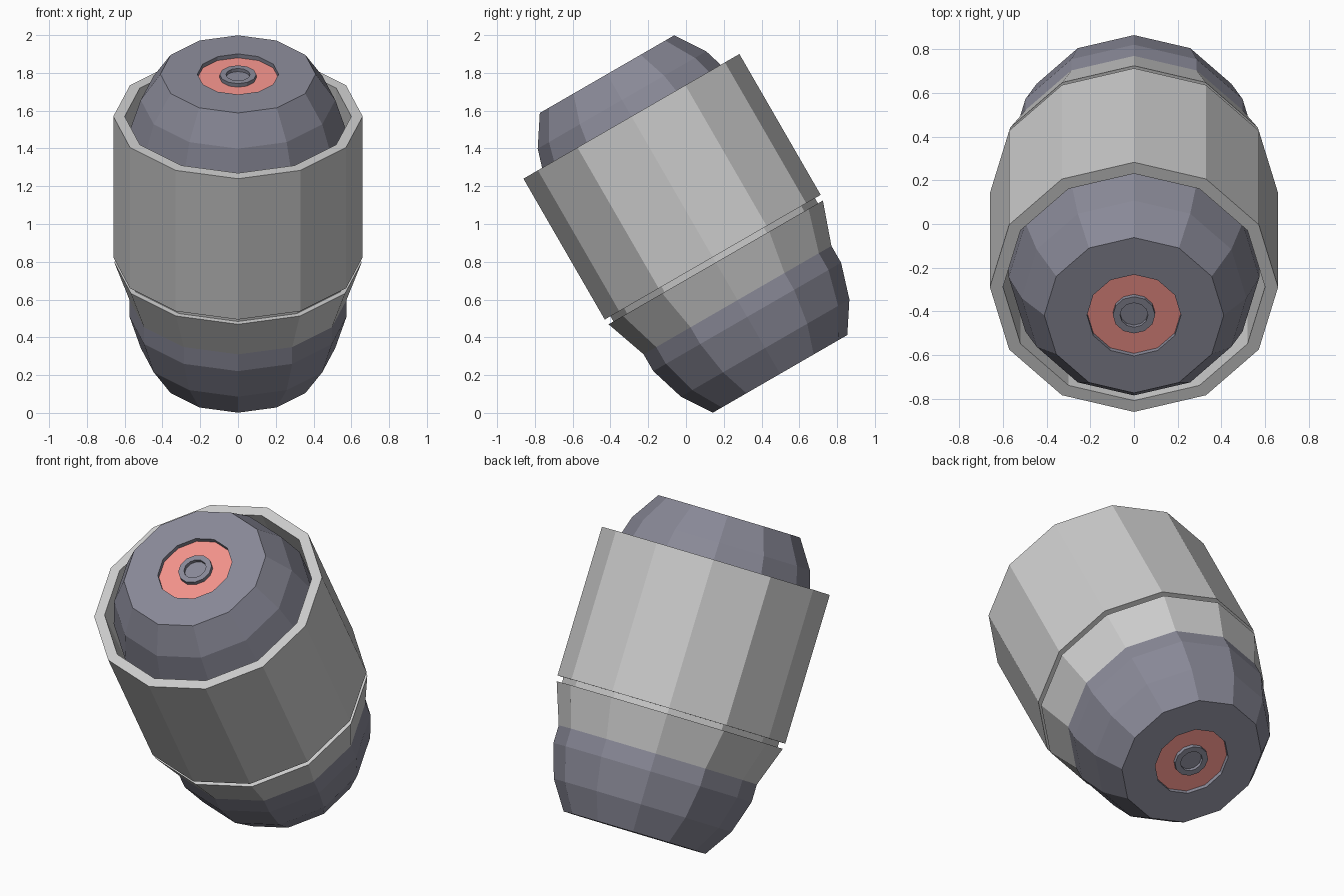
import bpy, bmesh
from math import cos, sin, pi, radians
from mathutils import Matrix

if "Cube" in bpy.data.objects:
    bpy.data.objects.remove(bpy.data.objects["Cube"])

SIDES = 12
TILT = Matrix.Translation((0, 0.04, 1.0)) @ Matrix.Rotation(radians(30), 4, 'X')


def material(name, rgb):
    m = bpy.data.materials.new(name)
    m.diffuse_color = (*rgb, 1)
    m.use_nodes = True
    m.node_tree.nodes["Principled BSDF"].inputs["Base Color"].default_value = m.diffuse_color
    return m


dark = material("dark_metal", (0.25, 0.25, 0.31))
red = material("red_glow", (0.9, 0.29, 0.26))


def lathe(name, profile, mat=None, closed=False, flip=False):
    """Revolve (radius, height) points about the tilted axis."""
    bm = bmesh.new()
    rings = []
    for r, h in profile:
        h = -h if flip else h
        if r == 0:
            rings.append([bm.verts.new((0, 0, h))] * SIDES)
        else:
            rings.append([bm.verts.new((r * cos(2 * pi * i / SIDES),
                                        r * sin(2 * pi * i / SIDES), h))
                          for i in range(SIDES)])
    pairs = list(zip(rings, rings[1:]))
    if closed:
        pairs.append((rings[-1], rings[0]))
    for a, b in pairs:
        for i in range(SIDES):
            j = (i + 1) % SIDES
            quad = list(dict.fromkeys((a[i], a[j], b[j], b[i])))
            bm.faces.new(quad)
    bmesh.ops.recalc_face_normals(bm, faces=bm.faces)
    bm.transform(TILT)
    mesh = bpy.data.meshes.new(name)
    bm.to_mesh(mesh)
    bm.free()
    ob = bpy.data.objects.new(name, mesh)
    bpy.context.collection.objects.link(ob)
    if mat:
        mesh.materials.append(mat)
    return ob


# Dark core with rounded ends and a shallow round recess in each end
half = [(0, 0.88), (0.215, 0.88), (0.215, 0.916), (0.411, 0.916),
        (0.515, 0.758), (0.574, 0.568)]
lathe("core", half + [(r, -h) for r, h in reversed(half)], dark)

# Grey outer sleeve: open rim on top, groove, then tapered collar
lathe("sleeve", [(0.60, 0.658), (0.66, 0.658), (0.66, -0.203), (0.625, -0.203),
                 (0.625, -0.235), (0.655, -0.235), (0.571, -0.474),
                 (0.55, -0.474), (0.55, -0.20), (0.60, -0.20)], closed=True)

# Red disc and hollow pin in both ends
for end, flip in (("top", False), ("bottom", True)):
    lathe(end + "_red_disc", [(0, 0.87), (0.215, 0.87), (0.215, 0.892), (0, 0.892)],
          red, flip=flip)
    lathe(end + "_pin", [(0, 0.885), (0.097, 0.885), (0.097, 0.914), (0.064, 0.914),
                         (0.064, 0.895), (0, 0.895)], dark, flip=flip)
